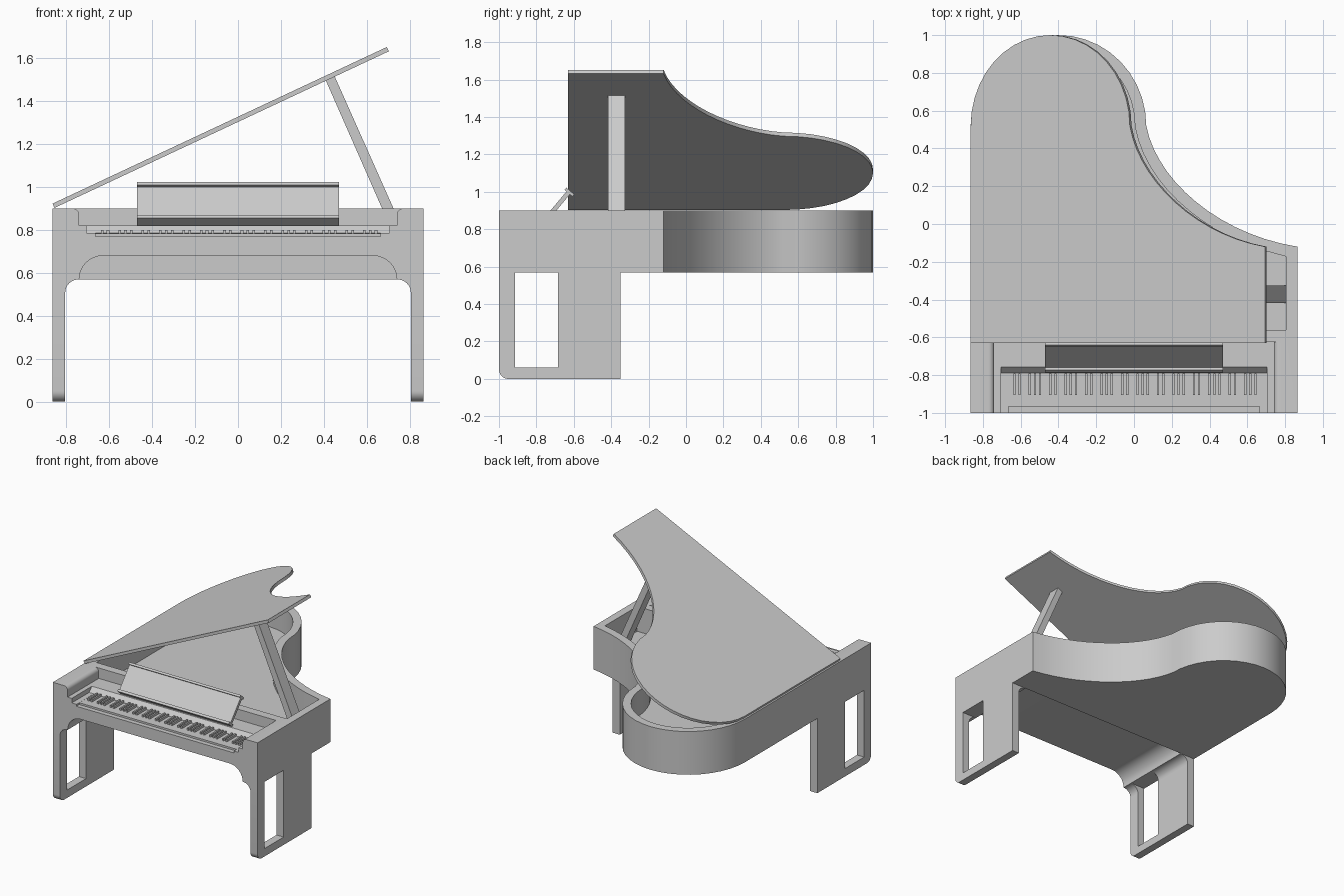
import bpy, bmesh
from math import sin, cos, pi, radians
from mathutils import Matrix, Vector

if "Cube" in bpy.data.objects:
    bpy.data.objects.remove(bpy.data.objects["Cube"], do_unlink=True)

grey = bpy.data.materials.new("plain_grey")
grey.use_nodes = True
colour = (0.6, 0.6, 0.6, 1)
grey.diffuse_color = colour
grey.node_tree.nodes["Principled BSDF"].inputs["Base Color"].default_value = colour

PLACE = {"x": lambda u, v, t: (t, u, v),
         "y": lambda u, v, t: (u, t, v),
         "z": lambda u, v, t: (u, v, t)}


def finish(name, bm):
    bmesh.ops.recalc_face_normals(bm, faces=bm.faces)
    mesh = bpy.data.meshes.new(name)
    bm.to_mesh(mesh)
    bm.free()
    mesh.materials.append(grey)
    obj = bpy.data.objects.new(name, mesh)
    bpy.context.collection.objects.link(obj)
    return obj


def add_prism(bm, points, axis, a, b):
    """Extrude a closed 2D profile along an axis from a to b."""
    ends = [[bm.verts.new(PLACE[axis](u, v, t)) for u, v in points] for t in (a, b)]
    bm.faces.new(ends[0])
    bm.faces.new(ends[1])
    n = len(points)
    for i in range(n):
        j = (i + 1) % n
        bm.faces.new((ends[0][i], ends[0][j], ends[1][j], ends[1][i]))


def prism(name, points, axis, a, b):
    bm = bmesh.new()
    add_prism(bm, points, axis, a, b)
    return finish(name, bm)


def rect(u0, u1, v0, v1):
    return [(u0, v0), (u1, v0), (u1, v1), (u0, v1)]


def arc(cu, cv, ru, rv, start, end, n=8):
    angles = [radians(start + (end - start) * i / n) for i in range(n + 1)]
    return [(cu + ru * cos(t), cv + rv * sin(t)) for t in angles]


def mirrored(half):
    """Complete a profile given from its right half, bottom to top."""
    return half + [(-u, v) for u, v in reversed(half)]


def select_only(obj):
    bpy.ops.object.select_all(action="DESELECT")
    obj.select_set(True)
    bpy.context.view_layer.objects.active = obj


def cut(obj, cutter):
    mod = obj.modifiers.new("cut", "BOOLEAN")
    mod.operation = "DIFFERENCE"
    mod.solver = "EXACT"
    mod.object = cutter
    cutter.hide_render = True
    select_only(obj)
    bpy.ops.object.modifier_apply(modifier=mod.name)
    bpy.data.objects.remove(cutter, do_unlink=True)


def smooth(obj):
    select_only(obj)
    bpy.ops.object.shade_smooth_by_angle(angle=radians(25))


def bent_side(right):
    """Curved edge from the right front corner round the tail to the left."""
    p = [Vector(q) for q in ((right, -.12), (.45, -.055), (.12, .23), (.065, .52))]
    curve = []
    for i in range(14):
        t = i / 14
        q = (p[0] * (1 - t) ** 3 + p[1] * 3 * t * (1 - t) ** 2
             + p[2] * 3 * t * t * (1 - t) + p[3] * t ** 3)
        curve.append(tuple(q))
    return curve + arc(-.4, .52, .465, .48, 0, 180, 20)


def inset(points, d):
    """Offset an open counter-clockwise path inwards."""
    result = []
    for i, q in enumerate(points):
        before = Vector(points[max(i - 1, 0)])
        after = Vector(points[min(i + 1, len(points) - 1)])
        along = (after - before).normalized()
        result.append((q[0] - along.y * d, q[1] + along.x * d))
    return result


# Case: curved rim around a sunken soundboard
edge = bent_side(.865)
case = prism("case", [(-.865, -1), (.865, -1)] + edge, "z", .57, .9)
inner = inset(edge, .06)
inner[0] = (.805, -.172)
inner[-1] = (-.805, .52)
cut(case, prism("cavity_cutter", [(-.805, -.56), (.805, -.56)] + inner, "z", .71, 1))

# Knee space with rounded upper corners
knee = [(.74, .5), (.74, .57)] + arc(.63, .57, .11, .11, 0, 90)[1:]
cut(case, prism("knee_cutter", mirrored(knee), "y", -1.1, -.35))

# Key well between rounded cheeks, with a sloping fallboard
cheek = [(.74, .82)] + arc(.77, .87, .03, .03, 180, 90, 6) + [(.77, 1)]
cut(case, prism("cheek_cutter", mirrored(cheek), "y", -1.1, -.625))
well = [(-1.1, .785), (-.79, .785), (-.757, .82), (-.757, .86), (-1.1, .86)]
cut(case, prism("well_cutter", well, "x", -.705, .705))
cut(case, prism("key_bed_cutter", rect(-.665, .665, .77, .84), "y", -1.1, -.795))
smooth(case)

# Keyboard: one white slab and repeating groups of two and three dark keys
prism("white_keys", rect(-.665, .665, -.965, -.795), "z", .765, .784)
bm = bmesh.new()
pitch = 1.33 / 49
for octave in range(7):
    for step in (1, 2, 4, 5, 6):
        x = -.66 + (octave * 7 + step) * pitch
        add_prism(bm, rect(x - .006, x + .006, -.905, -.792), "z", .78, .801)
finish("raised_keys", bm)

# Panel legs with a tall window, and brackets under the case
leg = ([(-1, .57)] + arc(-.95, .05, .05, .05, 180, 270)
       + [(-.35, 0), (-.35, .57), (-.685, .57), (-.685, .06), (-.915, .06), (-.915, .57)])
for side, s in (("left", 1), ("right", -1)):
    smooth(prism(side + "_leg", leg, "x", s * .805, s * .865))
    bracket = [(s * .805, .57)] + [(s * u, v) for u, v in arc(.74, .51, .065, .06, 0, 90)]
    bm = bmesh.new()
    for a, b in ((-1, -.915), (-.685, -.35)):
        add_prism(bm, bracket, "y", a, b)
    smooth(finish(side + "_leg_bracket", bm))

# Raised lid, hinged along the straight side
lid = prism("lid", [(-.865, -.63), (.855, -.63)] + bent_side(.855), "z", 0, .022)
hinge = Matrix.Translation((-.855, 0, .903)) @ Matrix.Rotation(radians(-25.1), 4, "Y")
lid.data.transform(hinge @ Matrix.Translation((.865, 0, 0)))
smooth(lid)

# Lid prop
prism("lid_prop", [(.41, 1.495), (.45, 1.517), (.805, .72), (.805, .71), (.755, .71)],
      "y", -.417, -.326)

# Music stand: tilted board with a lip at the foot and a cap at the top
bm = bmesh.new()
add_prism(bm, rect(0, .2, -.012, .012), "x", -.47, .47)
add_prism(bm, rect(-.012, .006, -.028, .03), "x", -.47, .47)
add_prism(bm, rect(.194, .21, -.03, .026), "x", -.47, .47)
stand = finish("music_stand", bm)
stand.data.transform(Matrix.Translation((0, -.755, .845)) @ Matrix.Rotation(radians(50), 4, "X"))
